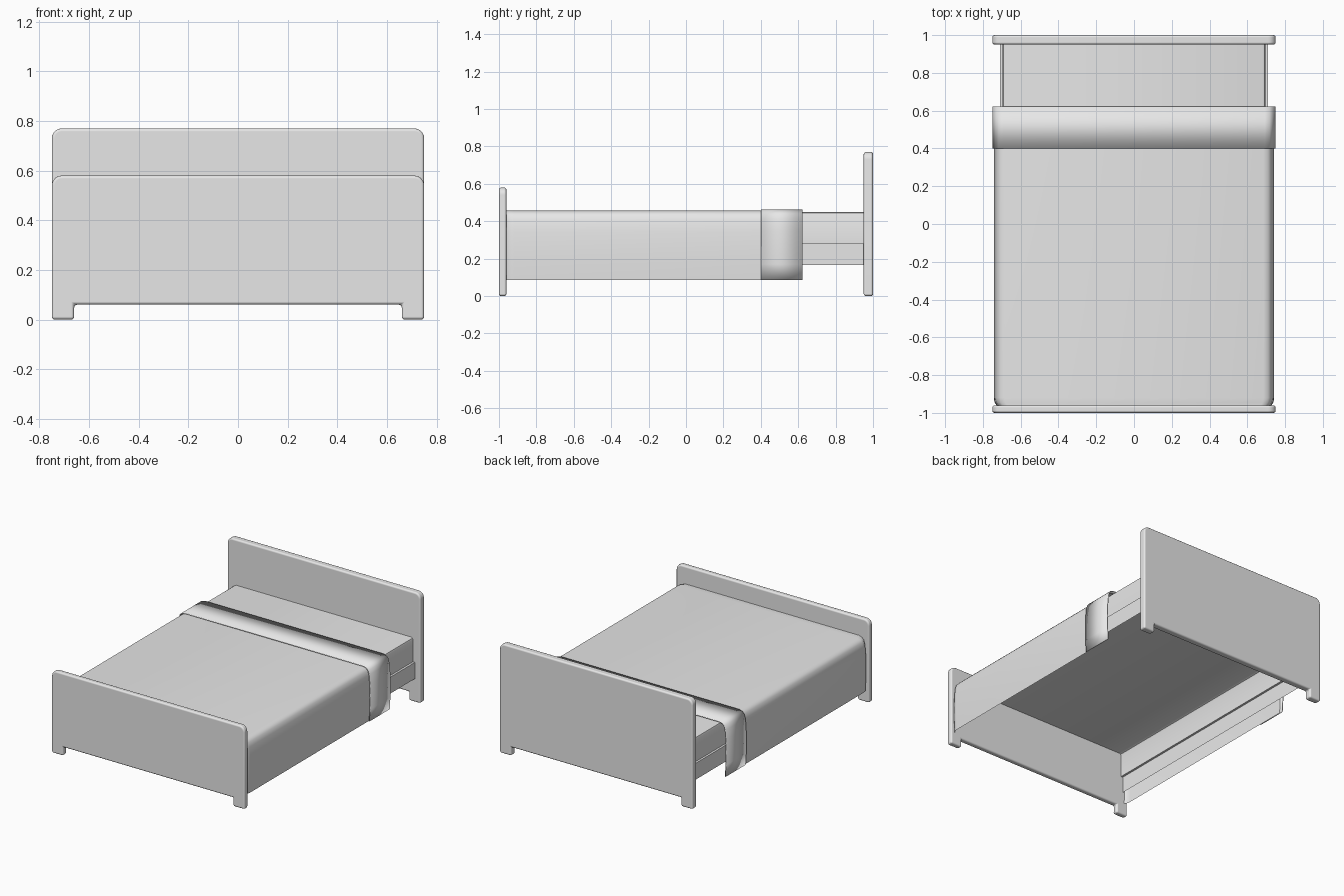
import bpy
import bmesh
import math

cube = bpy.data.objects.get("Cube")
if cube:
    bpy.data.objects.remove(cube)

GREY = bpy.data.materials.new("plain_grey")
GREY.use_nodes = True
GREY.diffuse_color = (0.8, 0.8, 0.8, 1)
GREY.node_tree.nodes["Principled BSDF"].inputs["Base Color"].default_value = (0.8, 0.8, 0.8, 1)


def finish(name, bm):
    """Turn a bmesh into a grey, smooth-shaded object."""
    mesh = bpy.data.meshes.new(name)
    bm.to_mesh(mesh)
    bm.free()
    mesh.materials.append(GREY)
    obj = bpy.data.objects.new(name, mesh)
    bpy.context.collection.objects.link(obj)
    bpy.ops.object.select_all(action="DESELECT")
    obj.select_set(True)
    bpy.context.view_layer.objects.active = obj
    bpy.ops.object.shade_smooth_by_angle(angle=math.radians(40))
    return obj


def board(name, y0, y1, height, half=0.75, leg=0.09, gap=0.06, r=0.04):
    """End board with two short legs and rounded upper corners."""
    right = [(half - leg, gap), (half - leg, 0), (half, 0)]
    for i in range(7):
        a = math.pi / 2 * i / 6
        right.append((half - r + r * math.cos(a), height - r + r * math.sin(a)))
    outline = right + [(-x, z) for x, z in reversed(right)]
    bm = bmesh.new()
    face = bm.faces.new([bm.verts.new((x, y0, z)) for x, z in outline])
    grown = bmesh.ops.extrude_face_region(bm, geom=[face])["geom"]
    for v in grown:
        if isinstance(v, bmesh.types.BMVert):
            v.co.y = y1
    bmesh.ops.recalc_face_normals(bm, faces=bm.faces)
    obj = finish(name, bm)
    bevel = obj.modifiers.new("soft_edges", "BEVEL")
    bevel.width = 0.012
    bevel.segments = 3
    bevel.limit_method = "ANGLE"
    bevel.angle_limit = math.radians(50)
    bevel.harden_normals = True
    return obj


def draped(name, half_profile, stations):
    """Open sheet: mirrored cross-section swept along y, with a side inset per station."""
    profile = [(-x, z) for x, z in half_profile] + half_profile[::-1]
    bm = bmesh.new()
    rows = []
    for y, inset in stations:
        rows.append([bm.verts.new((x - math.copysign(inset, x), y, z)) for x, z in profile])
    for a, b in zip(rows, rows[1:]):
        for i in range(len(profile) - 1):
            bm.faces.new((a[i], a[i + 1], b[i + 1], b[i]))
    return finish(name, bm)


# End boards
board("headboard", 0.95, 1.0, 0.77)
board("footboard", -1.0, -0.96, 0.58)

# Mattress and side rails, open underneath
LENGTH = [(-0.96, 0), (0.952, 0)]
draped("mattress", [(0.695, 0.28), (0.695, 0.435), (0.691, 0.445), (0.68, 0.45)], LENGTH)
draped_rail = [(0.71, 0.165), (0.71, 0.28), (0.695, 0.28)]
for side, name in ((-1, "right_rail"), (1, "left_rail")):
    bm = bmesh.new()
    rows = [[bm.verts.new((side * x, y, z)) for x, z in draped_rail] for y, _ in LENGTH]
    for i in range(len(draped_rail) - 1):
        quad = [rows[0][i], rows[0][i + 1], rows[1][i + 1], rows[1][i]]
        bm.faces.new(quad if side < 0 else quad[::-1])
    finish(name, bm)

# Blanket hanging over both sides
drape = [(0.736, 0.085), (0.741, 0.17), (0.742, 0.25), (0.74, 0.34), (0.734, 0.405),
         (0.725, 0.434), (0.71, 0.449), (0.685, 0.456)]
draped("blanket", drape, [(-0.96, 0.015), (-0.945, 0.004), (-0.92, 0), (0.6, 0)])

# Turned-back fold at the head end of the blanket
fold = draped("blanket_fold", [(x + 0.008, z + 0.006 if z > 0.3 else z) for x, z in drape],
              [(0.4, 0), (0.622, 0)])
thick = fold.modifiers.new("thickness", "SOLIDIFY")
thick.thickness = 0.006
thick.offset = -1
